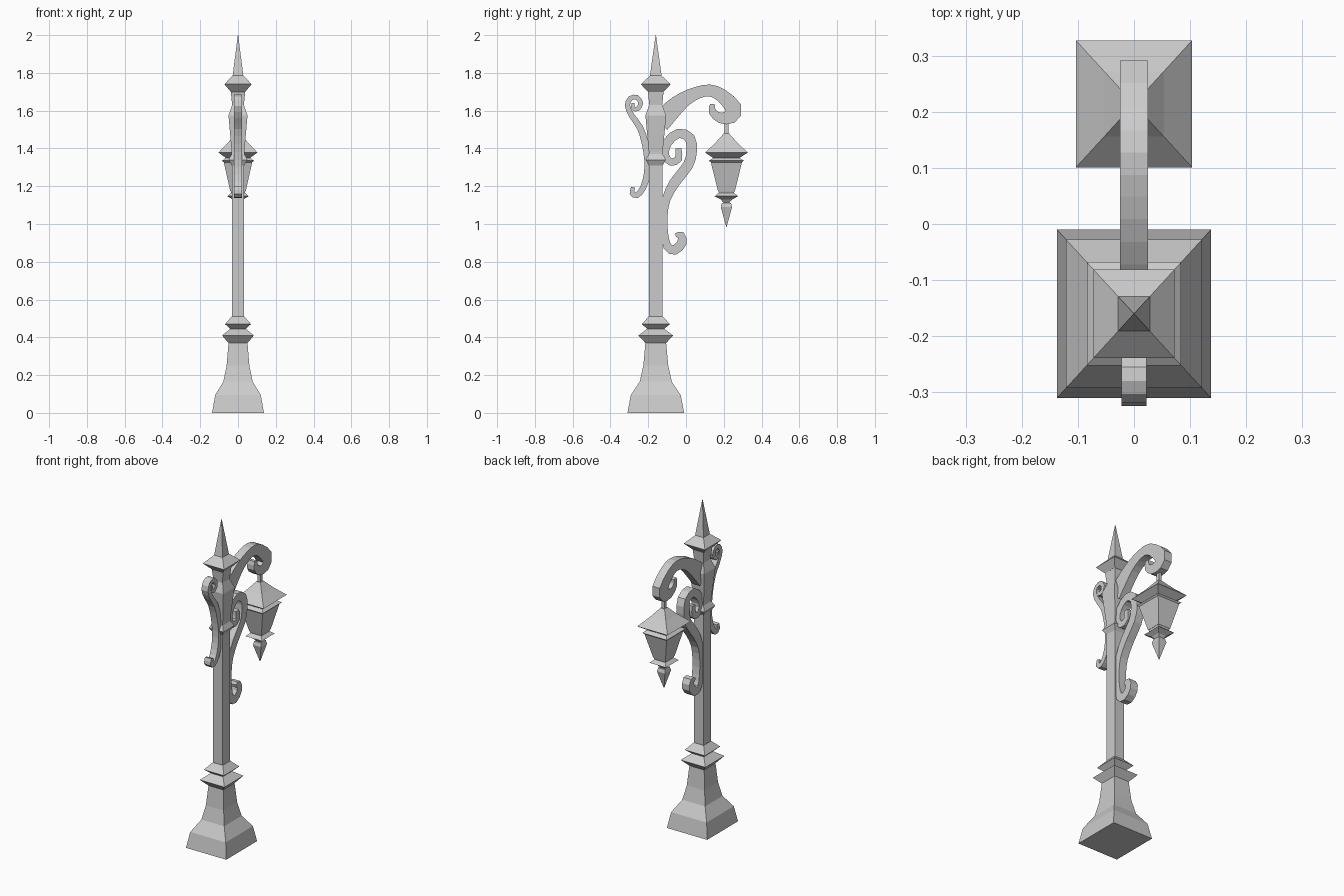
import bpy, bmesh
from mathutils import Vector

if "Cube" in bpy.data.objects:
    bpy.data.objects.remove(bpy.data.objects["Cube"])

RATIO = 0.915  # square sections are slightly narrower in x than in y


def finish(bm, name):
    bmesh.ops.recalc_face_normals(bm, faces=bm.faces)
    me = bpy.data.meshes.new(name)
    bm.to_mesh(me)
    bm.free()
    ob = bpy.data.objects.new(name, me)
    bpy.context.collection.objects.link(ob)
    return ob


def square_turned(name, cy, profile):
    """Stack of rectangular sections from (height, half depth) pairs."""
    bm = bmesh.new()
    rings = []
    for z, h in profile:
        rings.append([bm.verts.new((sx * h * RATIO, cy + sy * h, z))
                      for sx, sy in ((-1, -1), (1, -1), (1, 1), (-1, 1))])
    for a, b in zip(rings, rings[1:]):
        for i in range(4):
            j = (i + 1) % 4
            bm.faces.new((a[i], a[j], b[j], b[i]))
    bm.faces.new(rings[0])
    bm.faces.new(rings[-1])
    return finish(bm, name)


def scroll(name, pts, half, steps=2):
    """Flat bar following (y, z, width) points, all in hundredths."""
    p = [Vector(q) / 100 for q in pts]
    p = [2 * p[0] - p[1]] + p + [2 * p[-1] - p[-2]]
    path = []
    for a, b, c, d in zip(p, p[1:], p[2:], p[3:]):
        for k in range(steps):
            t = k / steps
            path.append(0.5 * (2 * b + (c - a) * t + (2 * a - 5 * b + 4 * c - d) * t * t
                               + (3 * b - a - 3 * c + d) * t ** 3))
    path.append(p[-2])
    bm = bmesh.new()
    rings = []
    for i, q in enumerate(path):
        d = path[min(i + 1, len(path) - 1)] - path[max(i - 1, 0)]
        n = Vector((-d.y, d.x)).normalized() * q.z / 2
        rings.append([bm.verts.new((x, q.x + s * n.x, q.y + s * n.y))
                      for x, s in ((-half, -1), (half, -1), (half, 1), (-half, 1))])
    for a, b in zip(rings, rings[1:]):
        for i in range(4):
            j = (i + 1) % 4
            bm.faces.new((a[i], a[j], b[j], b[i]))
    bm.faces.new(rings[0])
    bm.faces.new(rings[-1])
    return finish(bm, name)


POLE_Y, LAMP_Y = -0.16, 0.214

# Pedestal, column and spire
square_turned("pedestal", POLE_Y, [
    (0, .15), (.095, .132), (.165, .085), (.25, .066), (.37, .055),
    (.41, .092), (.445, .045), (.47, .075), (.51, .037)])
square_turned("column", POLE_Y, [
    (.50, .036), (1.31, .036), (1.34, .054), (1.37, .037), (1.385, .037),
    (1.575, .055), (1.63, .034), (1.705, .042)])
square_turned("spire", POLE_Y, [
    (1.70, .042), (1.74, .079), (1.785, .031), (2.0, .001)])

# Hanging lantern
square_turned("hanger", LAMP_Y, [(1.46, .01), (1.55, .01)])
square_turned("lantern_roof", LAMP_Y, [
    (1.325, .08), (1.335, .092), (1.35, .07), (1.378, .113),
    (1.43, .058), (1.478, .015)])
square_turned("lantern_body", LAMP_Y, [(1.175, .045), (1.33, .083)])
square_turned("lantern_foot", LAMP_Y, [
    (1.105, .01), (1.13, .03), (1.147, .062), (1.165, .04), (1.18, .045)])
square_turned("lantern_finial", LAMP_Y, [(.985, .001), (1.09, .03), (1.112, .024)])

# Arm carrying the lantern
scroll("lamp_arm", [
    (-14, 153.5, 11), (-7.5, 160.5, 10), (-1, 166, 8), (6, 169.5, 6.5), (12.5, 170.7, 6.3),
    (18.5, 168.3, 7), (25.2, 161.5, 8.6), (23.5, 157, 8), (18, 156.2, 5.5),
    (14, 159.5, 4), (14, 163.5, 2.5)], .025)

# Large bracket scroll under the arm
scroll("bracket_scroll", [
    (-4, 140, 3), (-4, 134.5, 4), (-8, 132.8, 4), (-11, 136.5, 4), (-10, 143, 5),
    (-4, 148, 5), (2, 145.5, 5.5), (3, 138.5, 5.5), (1, 131, 5.5), (-6, 122, 5.5),
    (-10.5, 113, 4.5), (-11.6, 104, 3.6), (-11.3, 95, 3.6), (-9.8, 88, 4.5),
    (-6, 86.3, 5.2), (-2.2, 90, 5), (-2.7, 94.2, 4), (-5.5, 94, 2)], .025)

# Small scroll on the front of the column
scroll("front_scroll", [
    (-28, 164, 1.6), (-28, 161, 2), (-25.5, 161, 2.4), (-24, 164, 2.6), (-26, 167, 2.6),
    (-29.5, 166.5, 2.6), (-31, 162.5, 2.8), (-28.5, 157, 3), (-24.3, 151, 3.4),
    (-21.7, 143, 3.6), (-20.3, 134, 3.6), (-20.7, 126, 3.4), (-22.8, 119, 3.2),
    (-26, 115.2, 3), (-28.5, 116.3, 2.8), (-28, 119.5, 2)], .022)
